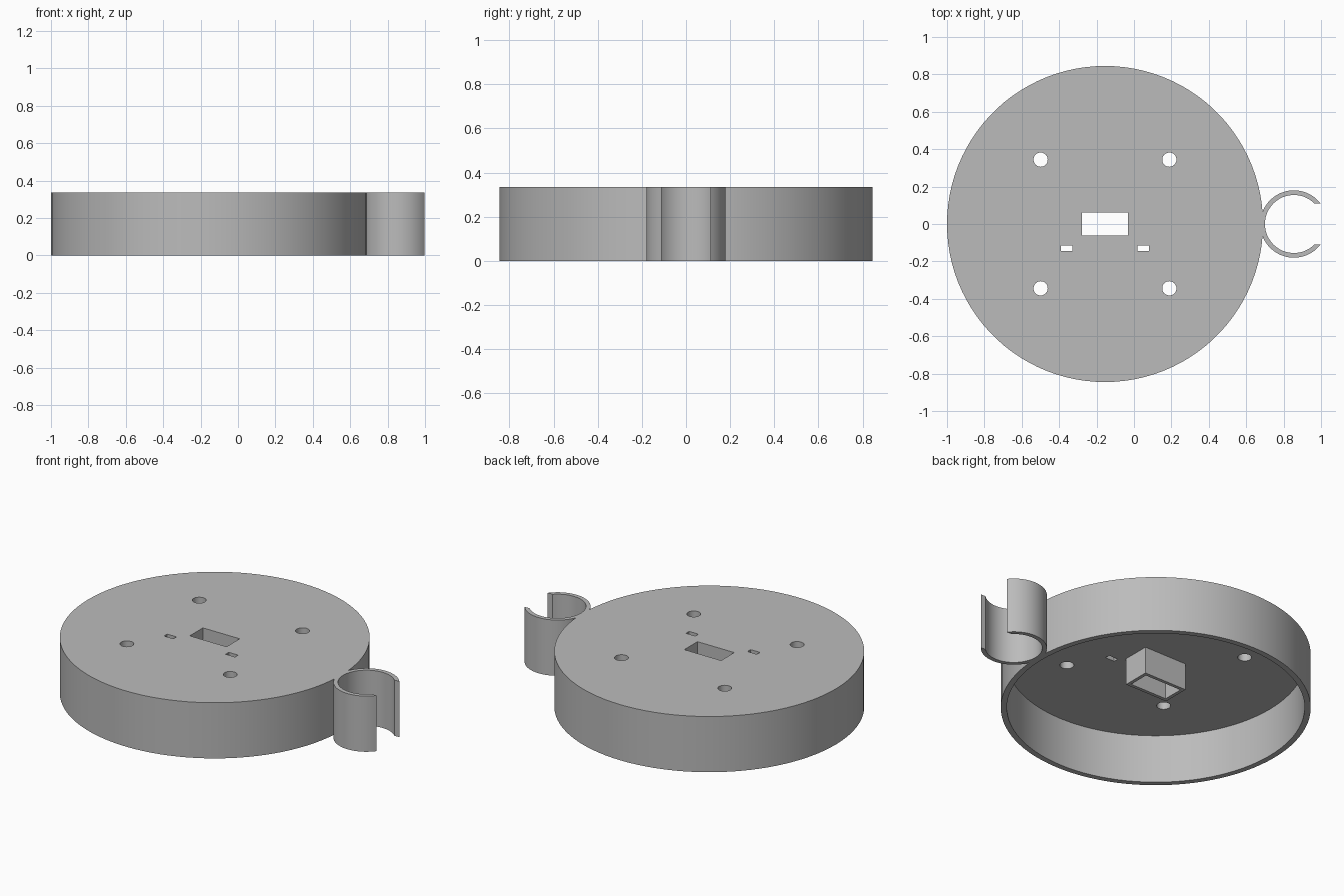
import bpy, bmesh, math

if "Cube" in bpy.data.objects:
    bpy.data.objects.remove(bpy.data.objects["Cube"], do_unlink=True)

CX, R, H = -0.155, 0.845, 0.335      # cup centre, radius, height
WALL, PLATE = 0.033, 0.043
CLIP_X, CLIP_OUT, CLIP_IN, GAP = 0.855, 0.18, 0.155, 0.11

grey = bpy.data.materials.new("light_grey")
grey.use_nodes = True
grey.diffuse_color = (0.5, 0.5, 0.5, 1)
grey.node_tree.nodes["Principled BSDF"].inputs["Base Color"].default_value = (0.5, 0.5, 0.5, 1)


def prism(name, points, z0, z1):
    """Extrude a closed outline from z0 to z1."""
    bm = bmesh.new()
    face = bm.faces.new([bm.verts.new((x, y, z0)) for x, y in points])
    new = bmesh.ops.extrude_face_region(bm, geom=[face])["geom"]
    bmesh.ops.translate(bm, vec=(0, 0, z1 - z0),
                        verts=[v for v in new if isinstance(v, bmesh.types.BMVert)])
    bmesh.ops.recalc_face_normals(bm, faces=bm.faces)
    mesh = bpy.data.meshes.new(name)
    bm.to_mesh(mesh)
    bm.free()
    mesh.materials.append(grey)
    obj = bpy.data.objects.new(name, mesh)
    bpy.context.collection.objects.link(obj)
    return obj


def arc(cx, cy, r, start, end, n):
    angles = [start + (end - start) * i / n for i in range(n + 1)]
    return [(cx + r * math.cos(a), cy + r * math.sin(a)) for a in angles]


def circle(cx, cy, r, n):
    return arc(cx, cy, r, 0, 2 * math.pi, n)[:-1]


def rect(cx, cy, w, d):
    return [(cx + sx * w / 2, cy + sy * d / 2)
            for sx, sy in ((-1, -1), (1, -1), (1, 1), (-1, 1))]


def cut(target, cutters):
    for c in cutters:
        c.hide_render = True
        mod = target.modifiers.new("cut", "BOOLEAN")
        mod.operation, mod.solver, mod.object = "DIFFERENCE", "EXACT", c
        bpy.context.view_layer.objects.active = target
        bpy.ops.object.modifier_apply(modifier=mod.name)


# Round cup, open underneath
cup = prism("round_cover", circle(CX, 0, R, 100), 0, H)
hollow = prism("hollow_cutter", circle(CX, 0, R - WALL, 100), -0.1, H - PLATE)

# Rectangular socket hanging under the plate
socket = prism("socket_tube", rect(CX, 0, 0.285, 0.165), 0.13, H - PLATE + 0.01)
opening = prism("socket_cutter", rect(CX, 0, 0.245, 0.125), -0.1, H + 0.1)

# Screw holes and small slots through the plate
holes = [prism("screw_hole_cutter", circle(CX + sx * 0.344, sy * 0.344, 0.038, 32), 0.1, H + 0.1)
         for sx in (-1, 1) for sy in (-1, 1)]
slots = [prism("slot_cutter", rect(CX + s * 0.205, -0.13, 0.062, 0.03), 0.1, H + 0.1)
         for s in (-1, 1)]

cut(cup, [hollow, opening] + holes + slots)
cut(socket, [opening])
for c in [hollow, opening] + holes + slots:
    bpy.data.objects.remove(c, do_unlink=True)

# C-shaped clip with jaws cut square
a_out, a_in = math.asin(GAP / CLIP_OUT), math.asin(GAP / CLIP_IN)
outline = (arc(CLIP_X, 0, CLIP_OUT, a_out, 2 * math.pi - a_out, 56)
           + arc(CLIP_X, 0, CLIP_IN, 2 * math.pi - a_in, a_in, 56))
clip = prism("side_clip", outline, 0, H)

# Smooth the curved walls, keep the corners crisp
bpy.ops.object.select_all(action="DESELECT")
for obj in (cup, clip):
    obj.select_set(True)
bpy.context.view_layer.objects.active = cup
bpy.ops.object.shade_smooth_by_angle(angle=math.radians(30))
